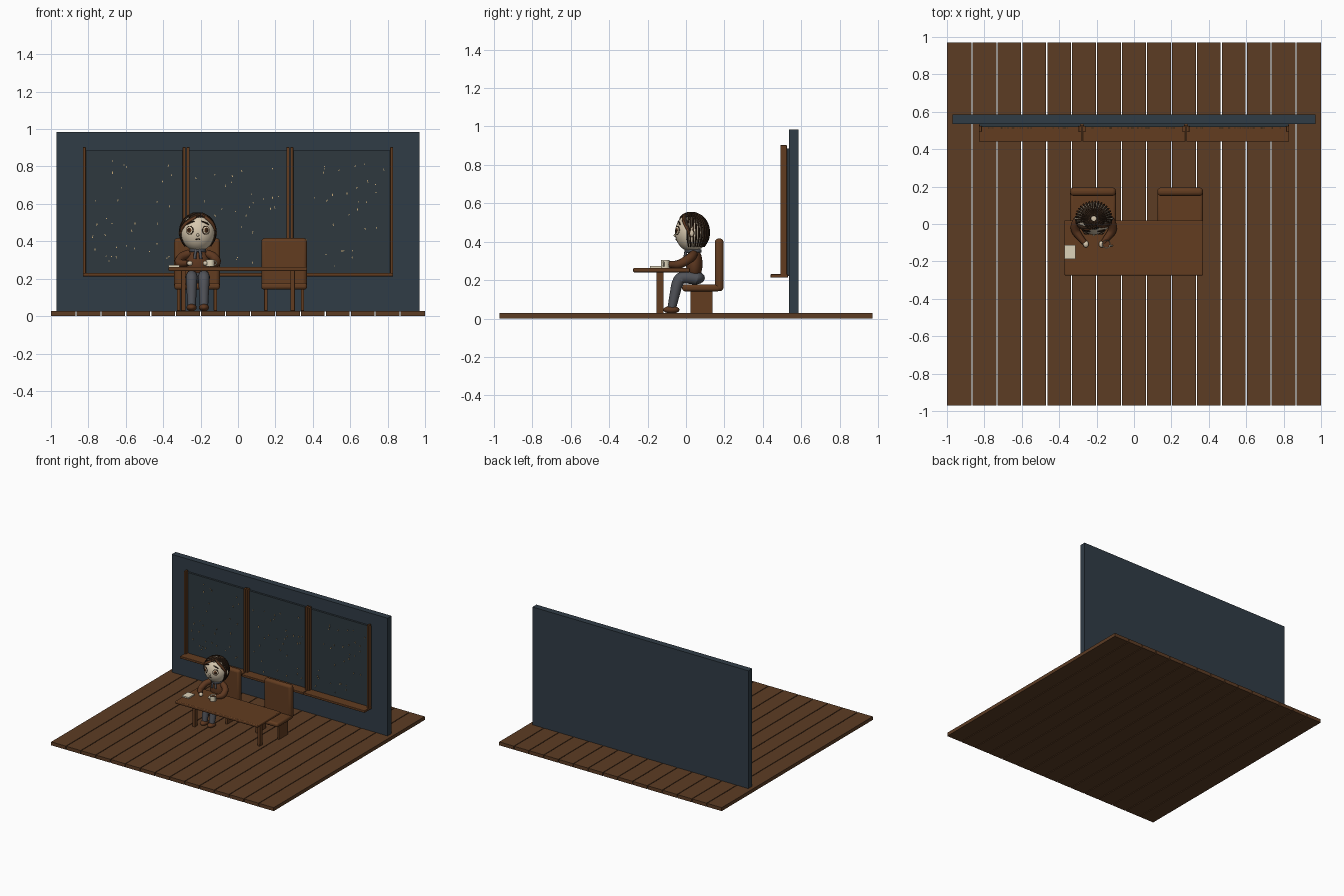
import bpy, bmesh, random
from math import sin, cos, pi
from mathutils import Matrix, Vector

cube = bpy.data.objects.get("Cube")
if cube:
    bpy.data.objects.remove(cube, do_unlink=True)
random.seed(4)


def material(name, *srgb):
    col = [(c / 255 / 12.92 if c < 11 else ((c / 255 + .055) / 1.055) ** 2.4) for c in srgb] + [1]
    m = bpy.data.materials.new(name)
    m.use_nodes = True
    m.diffuse_color = col
    bsdf = m.node_tree.nodes["Principled BSDF"]
    bsdf.inputs["Base Color"].default_value = col
    bsdf.inputs["Roughness"].default_value = .8
    return m


FLOOR = material("floor_wood", 92, 60, 36)
WOOD = material("furniture_wood", 98, 60, 32)
WALL = material("wall_blue", 48, 60, 70)
GLASS = material("night_glass", 46, 56, 62)
RAIN = material("raindrop_tan", 200, 170, 120)
SKIN = material("pale_skin", 214, 199, 174)
HAIR = material("dark_hair", 50, 34, 22)
PANTS = material("grey_cloth", 80, 82, 88)
CREAM = material("cream", 222, 212, 186)
JACKET = material("brown_jacket", 94, 56, 32)


def finish(ob, name, mat):
    ob.name = name
    ob.data.materials.append(mat)
    return ob


def box(name, mat, xs, ys, zs, bevel=0):
    b = [xs, ys, zs]
    bpy.ops.mesh.primitive_cube_add(size=1, location=[sum(p) / 2 for p in b])
    ob = finish(bpy.context.object, name, mat)
    ob.scale = [p[1] - p[0] for p in b]
    bpy.ops.object.transform_apply(location=False, rotation=False, scale=True)
    if bevel:
        mod = ob.modifiers.new("bevel", "BEVEL")
        mod.width, mod.segments = bevel, 3
        bpy.ops.object.shade_smooth_by_angle()
    return ob


def ball(name, mat, loc, scale):
    bpy.ops.mesh.primitive_uv_sphere_add(segments=28, ring_count=18, radius=1, location=loc)
    ob = finish(bpy.context.object, name, mat)
    ob.scale = scale
    bpy.ops.object.shade_smooth()
    return ob


def tubes(name, mat, paths, radii):
    """Round tapered tubes along smooth paths, as one mesh."""
    cu = bpy.data.curves.new(name, "CURVE")
    cu.dimensions, cu.bevel_depth, cu.bevel_resolution = "3D", 1, 2
    cu.use_fill_caps = True
    cu.resolution_u = 6
    for path in paths:
        sp = cu.splines.new("NURBS")
        sp.points.add(len(path) - 1)
        for i, (pt, p) in enumerate(zip(sp.points, path)):
            pt.co = (*p, 1)
            pt.radius = radii[min(i, len(radii) - 1)]
        sp.order_u, sp.use_endpoint_u = 3, True
    ob = finish(bpy.data.objects.new(name, cu), name, mat)
    bpy.context.collection.objects.link(ob)
    bpy.ops.object.select_all(action="DESELECT")
    ob.select_set(True)
    bpy.context.view_layer.objects.active = ob
    bpy.ops.object.convert(target="MESH")
    return ob


# Plank floor
PLANKS = 15
step = 2 / PLANKS
for i in range(PLANKS):
    x = -1 + i * step
    gap = .003
    box("floor_plank", FLOOR, (x + gap * (i > 0), x + step - gap * (i < PLANKS - 1)),
        (-.97, .97), (0, .028))

# Back wall with three windows
box("back_wall", WALL, (-.97, .97), (.535, .585), (.026, .985))
drops = bmesh.new()
for c in (-.555, 0, .555):
    box("window_pane", GLASS, (c - .27, c + .27), (.519, .537), (.222, .885))
    box("window_sill", WOOD, (c - .275, c + .275), (.44, .53), (.213, .231), .003)
    for s in (-1, 1):
        x = c + s * .267
        box("window_post", WOOD, (x - .008, x + .008), (.492, .525), (.222, .903), .002)
    for _ in range(32):
        spot = Vector((c + random.uniform(-.23, .23), .514, random.uniform(.26, .83)))
        size = Matrix.Diagonal((.004, .006, random.uniform(.005, .013), 1))
        tilt = Matrix.Rotation(random.uniform(-.4, .4), 4, "Y")
        bmesh.ops.create_cube(drops, size=1, matrix=Matrix.Translation(spot) @ tilt @ size)
mesh = bpy.data.meshes.new("raindrops")
drops.to_mesh(mesh)
drops.free()
bpy.context.collection.objects.link(finish(bpy.data.objects.new("raindrops", mesh), "raindrops", RAIN))

# Table
box("table_top", WOOD, (-.372, .37), (-.275, .02), (.241, .263), .006)
for s in (-1, 1):
    box("table_leg", WOOD, (s * .292 - .012, s * .292 + .012), (-.154, -.116), (.028, .243), .002)

# Chairs
for c in (-.219, .247):
    box("chair_seat", WOOD, (c - .122, c + .122), (-.02, .18), (.142, .178), .014)
    box("chair_back", WOOD, (c - .122, c + .122), (.15, .195), (.143, .417), .018)
    for s in (-1, 1):
        x = c + s * .098
        box("chair_side_leg", WOOD, (x - .009, x + .009), (.023, .138), (.028, .146), .002)

# Seated figure: body
CX = -.215
ball("torso", JACKET, (CX, .043, .285), (.062, .043, .085))
ball("hips", PANTS, (CX, .05, .212), (.064, .048, .034))
tubes("neck", SKIN, [[(CX, .04, .33), (CX, .037, .35), (CX, .035, .38)]], [.022])
bpy.ops.mesh.primitive_torus_add(location=(CX, .037, .352), major_radius=.034, minor_radius=.011,
                                 major_segments=28, minor_segments=10)
finish(bpy.context.object, "scarf", PANTS)
bpy.ops.object.shade_smooth()
tubes("scarf_tail", PANTS, [[(CX + d, .002, .355), (CX + 2 * d, -.006, .335), (CX + 2 * d, -.004, .305)]
                            for d in (-.008, .008)], [.008])
for s in (-1, 1):
    x = CX + s * .033
    tubes("leg", PANTS, [[(x, .06, .207), (x, -.02, .222), (x, -.045, .19),
                          (x, -.06, .12), (x, -.075, .052)]], [.033, .031, .03, .026, .022])
    ball("shoe", JACKET, (x, -.076, .046), (.027, .042, .02))
    tubes("sleeve", JACKET, [[(CX + s * .045, .04, .335), (CX + s * .09, .03, .32),
                              (CX + s * .105, -.03, .282), (CX + s * .075, -.07, .28),
                              (CX + s * .05, -.1, .283)]], [.022, .025, .024, .019, .015])
    ball("hand", SKIN, (CX + s * .042, -.108, .282), (.015, .018, .014))

# Head and face
HEAD = Vector((CX, .03, .448))
R = Vector((.093, .087, .1))


def on_head(az, polar, lift=1.0):
    """Point on the head; az 0 faces the front, polar 0 is the crown."""
    return HEAD + lift * Vector((R.x * sin(az) * sin(polar), -R.y * cos(az) * sin(polar), R.z * cos(polar)))


ball("head", SKIN, HEAD, R)
ball("nose", SKIN, on_head(0, 1.72), (.008, .008, .008))
for s in (-1, 1):
    for name, mat, lift, r in (("eye_rim", HAIR, .975, .023), ("eye_white", CREAM, .988, .02),
                               ("iris", JACKET, 1.015, .014), ("pupil", HAIR, 1.05, .008)):
        eye = ball(name, mat, on_head(s * .5, 1.46, lift), (r, .006, r * 1.05))
        eye.rotation_euler.z = s * .5
    tubes("eyebrow", HAIR, [[on_head(s * .25, .96, 1.03), on_head(s * .5, 1.0, 1.04),
                             on_head(s * .75, 1.17, 1.03)]], [.003, .005, .003])
    ball("ear", SKIN, on_head(s * pi / 2, 1.6, 1.0), (.01, .014, .02))
tubes("mouth", HAIR, [[on_head(-.12, 1.98, 1.01), on_head(0, 1.86, 1.02), on_head(.12, 1.98, 1.01)]], [.003])

# Hair strands radiating from the crown
STRANDS = 36
strands = []
for i in range(STRANDS):
    az = -pi + (i + .5) * 2 * pi / STRANDS
    end = .7 if abs(az) < 1.15 else 2.35
    strands.append([on_head(az, .16 + (end - .16) * k / 7, 1.05) for k in range(8)])
tubes("hair_strands", HAIR, strands, [.0035, .0045, .005, .005, .005, .005, .0045, .003])
sweep = (.45, .75, 1.1, 1.45, 1.85)
for row in (0, .14):
    for name, turns in (("left_fringe", (.4, .75, 1.1, 1.35, 1.5)),
                        ("right_fringe", (.3, -.3, -.85, -1.2, -1.45))):
        path = [on_head(a, p - row, 1.05) for a, p in zip(turns, sweep)]
        tubes(name, HAIR if row else JACKET, [path], [.006, .009, .009, .007, .003])

# Mug and paper on the table
MUG = Vector((-.148, -.108, .284))
bpy.ops.mesh.primitive_cylinder_add(vertices=28, radius=.023, depth=.04, location=MUG)
mug = finish(bpy.context.object, "mug", CREAM)
bm = bmesh.new()
bm.from_mesh(mug.data)
top = [f for f in bm.faces if f.normal.z > .9]
bmesh.ops.inset_region(bm, faces=top, thickness=.004)
bmesh.ops.translate(bm, verts=top[0].verts, vec=(0, 0, -.01))
top[0].material_index = 1
bm.to_mesh(mug.data)
bm.free()
mug.data.materials.append(JACKET)
bpy.ops.object.shade_smooth_by_angle()
bpy.ops.mesh.primitive_torus_add(location=MUG + Vector((.022, -.008, 0)), rotation=(pi / 2, 0, 0),
                                 major_radius=.011, minor_radius=.003, major_segments=20, minor_segments=8)
finish(bpy.context.object, "mug_handle", CREAM)
box("notebook", CREAM, (-.372, -.312), (-.188, -.112), (.263, .273))
